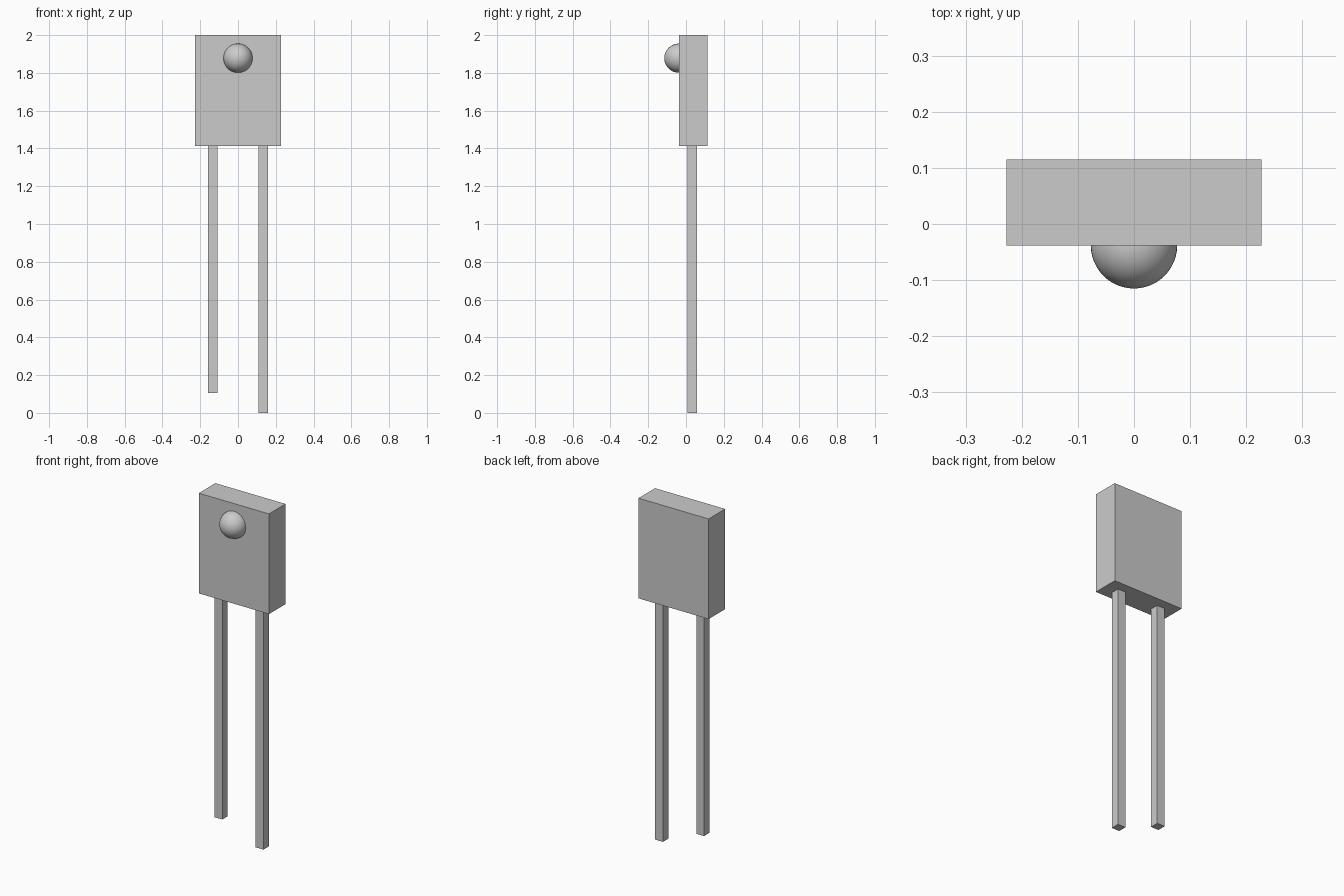
import bpy
import math

cube = bpy.data.objects.get("Cube")
if cube:
    bpy.data.objects.remove(cube, do_unlink=True)

# Single grey finish
GREY = (0.6, 0.6, 0.6, 1.0)
grey = bpy.data.materials.new("plain_grey")
grey.use_nodes = True
grey.diffuse_color = GREY
grey.node_tree.nodes["Principled BSDF"].inputs["Base Color"].default_value = GREY


def box(name, x, y, z):
    """Box spanning the given (low, high) pairs."""
    spans = (x, y, z)
    bpy.ops.mesh.primitive_cube_add(size=1, location=[(a + b) / 2 for a, b in spans])
    obj = bpy.context.object
    obj.name = name
    obj.scale = [b - a for a, b in spans]
    bpy.ops.object.transform_apply(location=False, rotation=False, scale=True)
    obj.data.materials.append(grey)
    return obj


# Rectangular package
FRONT, BOTTOM = -0.038, 1.414
box("body", (-0.227, 0.227), (FRONT, 0.115), (BOTTOM, 2.0))

# Two square leads, one longer than the other
HALF = 0.025
for name, x, foot in (("right_lead", -0.133, 0.105), ("left_lead", 0.133, 0.0)):
    box(name, (x - HALF, x + HALF), (0.034 - HALF, 0.034 + HALF), (foot, BOTTOM))

# Round lens half sunk into the front face
bpy.ops.mesh.primitive_uv_sphere_add(
    segments=48, ring_count=24, radius=0.077,
    location=(0, FRONT, 1.878), rotation=(math.pi / 2, 0, 0))
lens = bpy.context.object
lens.name = "lens"
lens.data.materials.append(grey)
bpy.ops.object.shade_smooth_by_angle(angle=math.radians(40))
